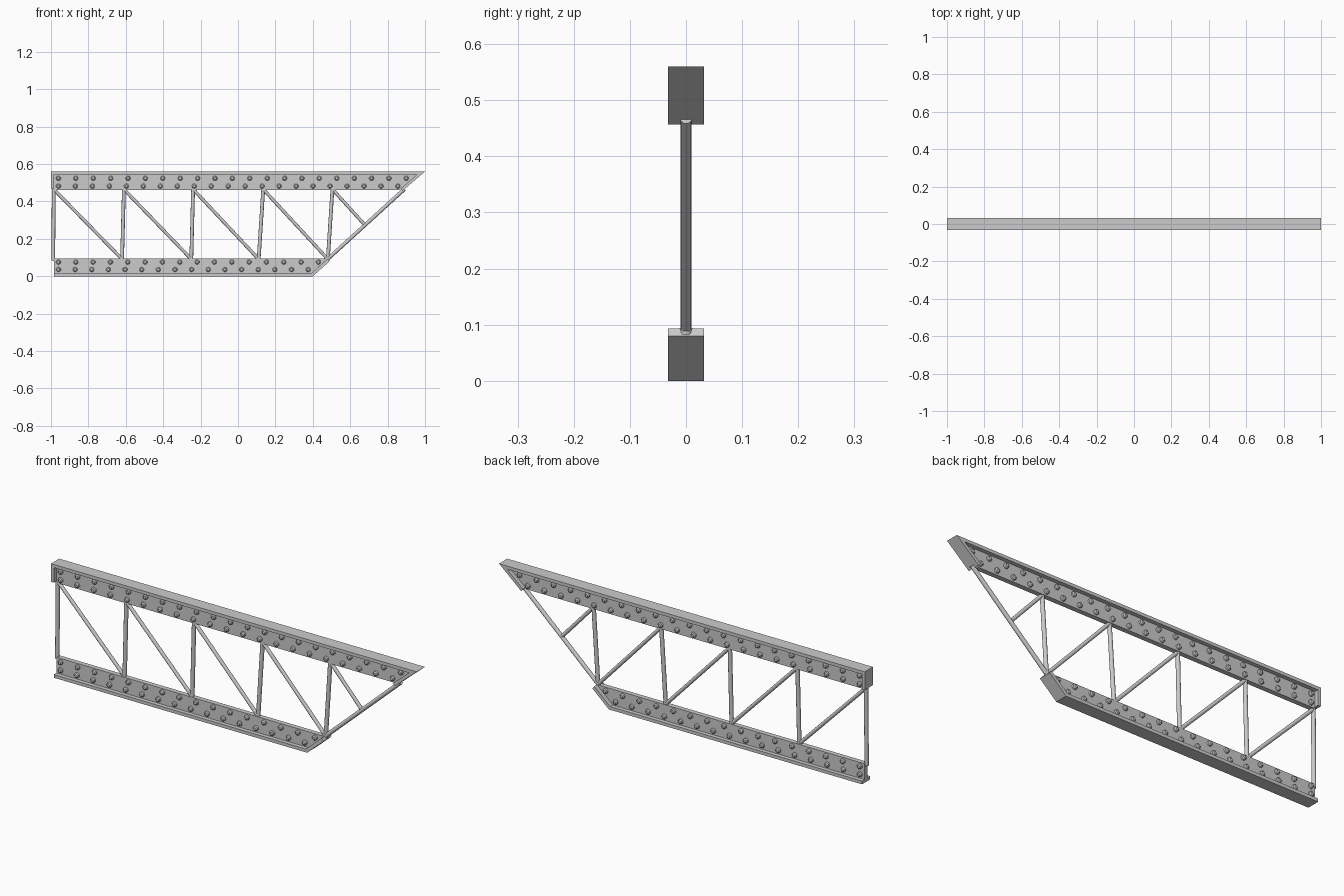
import bpy, bmesh, math
from mathutils import Vector, Matrix

if "Cube" in bpy.data.objects:
    bpy.data.objects.remove(bpy.data.objects["Cube"])


def finish(name, bm, smooth=False):
    bmesh.ops.recalc_face_normals(bm, faces=bm.faces)
    me = bpy.data.meshes.new(name)
    bm.to_mesh(me)
    bm.free()
    ob = bpy.data.objects.new(name, me)
    bpy.context.collection.objects.link(ob)
    if smooth:
        bpy.context.view_layer.objects.active = ob
        ob.select_set(True)
        bpy.ops.object.shade_smooth_by_angle(angle=math.radians(40))
        ob.select_set(False)
    return ob


def plate(name, pts, half):
    """Extrude an x-z outline across the thickness in y."""
    bm = bmesh.new()
    f = bm.faces.new([bm.verts.new((x, -half, z)) for x, z in pts])
    r = bmesh.ops.extrude_face_region(bm, geom=[f])
    vs = [v for v in r["geom"] if isinstance(v, bmesh.types.BMVert)]
    bmesh.ops.translate(bm, verts=vs, vec=(0, 2 * half, 0))
    return finish(name, bm)


def rod(name, a, b, r=0.01):
    a, b = Vector((a[0], 0, a[1])), Vector((b[0], 0, b[1]))
    d = b - a
    m = Matrix.Translation((a + b) / 2) @ d.to_track_quat('Z', 'Y').to_matrix().to_4x4()
    bm = bmesh.new()
    bmesh.ops.create_cone(bm, cap_ends=True, segments=12, radius1=r, radius2=r,
                          depth=d.length, matrix=m)
    return finish(name, bm, True)


def rivets(name, rows, count, half):
    """Rows of domed rivets on both faces; each row is (x0, x1, z)."""
    bm = bmesh.new()
    for x0, x1, z in rows:
        for i in range(count):
            x = x0 + (x1 - x0) * i / (count - 1)
            for s in (-1, 1):
                m = Matrix.Translation((x, s * half, z)) @ Matrix.Rotation(s * -math.pi / 2, 4, 'X')
                for r1, r2, h, o in ((0.013, 0.012, 0.007, 0.0035), (0.012, 0.007, 0.004, 0.009)):
                    bmesh.ops.create_cone(bm, cap_ends=True, segments=10, radius1=r1,
                                          radius2=r2, depth=h,
                                          matrix=m @ Matrix.Translation((0, 0, o)))
    return finish(name, bm, True)


W, T = 0.032, 0.012   # half widths of flange and web

# Upper beam
plate("upper_flange", [(-1, .56), (1, .56), (.88, .457), (.87, .469), (.957, .544),
                       (-.984, .544), (-.984, .47), (-1, .47)], W)
plate("upper_web", [(-.984, .544), (.957, .544), (.864, .462), (-.984, .462)], T)
rivets("upper_rivets", [(-.96, .90, .524), (-.96, .855, .482)], 21, T)

# Lower beam
plate("lower_flange", [(-.985, 0), (.40, 0), (.49, .08), (.479, .093), (.392, .016),
                       (-.985, .016)], W)
plate("lower_web", [(-.985, .016), (.392, .016), (.479, .094), (-.985, .094)], T)
rivets("lower_rivets", [(-.96, .43, .076), (-.96, .375, .036)], 16, T)

# Truss posts and braces
top = [-.985, -.61, -.24, .135, .505]
bot = [-.988, -.62, -.25, .11, .48]
for i in range(5):
    rod(f"post_{i + 1}", (bot[i], .083), (top[i], .468))
for i in range(4):
    rod(f"brace_{i + 1}", (top[i], .465), (bot[i + 1], .092), .009)
rod("short_brace", (.505, .465), (.675, .278), .009)
rod("end_brace", (.475, .088), (.89, .466))
